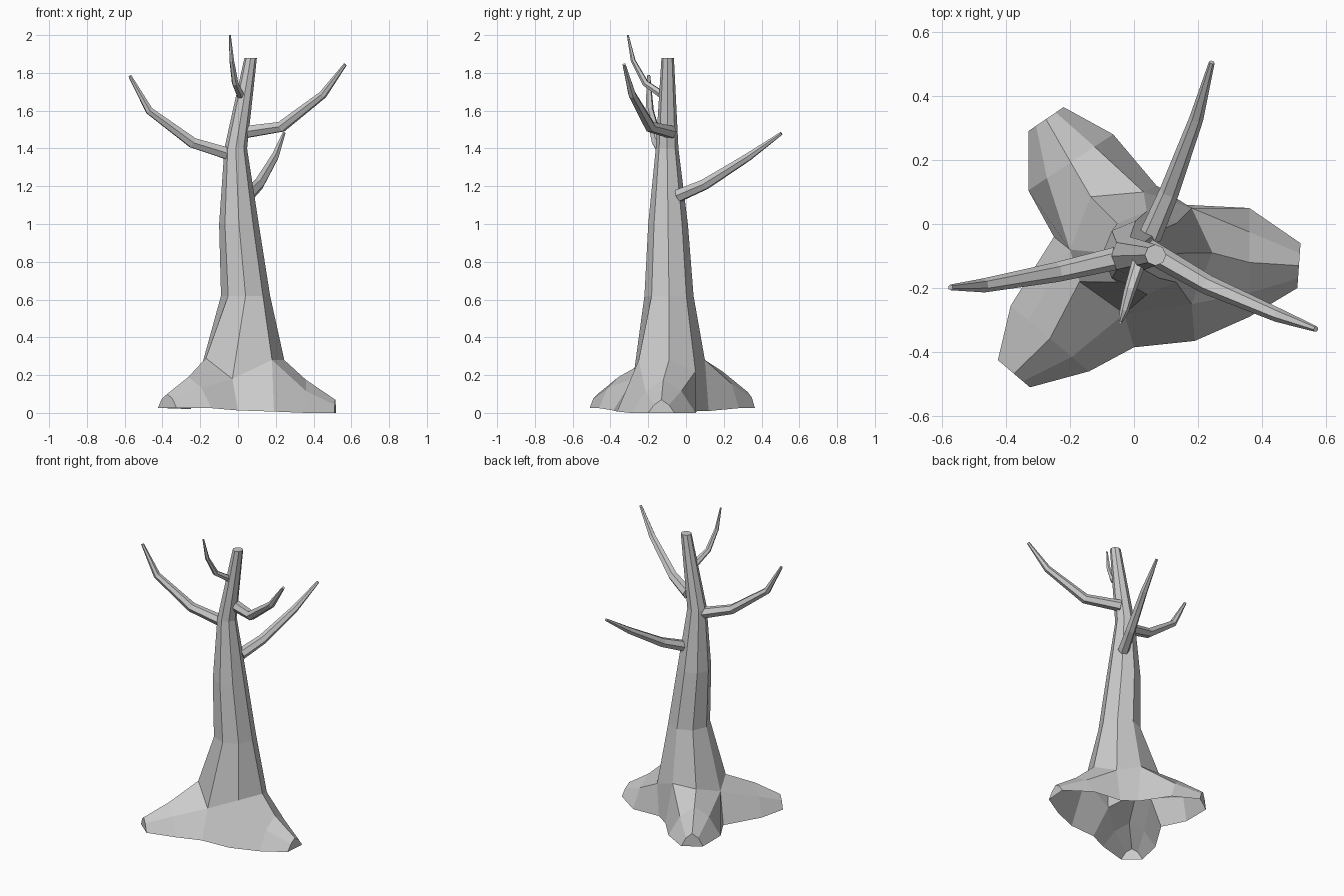
import bpy
import bmesh
from math import cos, sin, pi
from mathutils import Vector

cube = bpy.data.objects.get("Cube")
if cube:
    bpy.data.objects.remove(cube, do_unlink=True)

GREY = (0.6, 0.6, 0.6, 1.0)
bark = bpy.data.materials.new("grey_bark")
bark.use_nodes = True
bark.diffuse_color = GREY
bark.node_tree.nodes["Principled BSDF"].inputs["Base Color"].default_value = GREY


def finish(bm, name):
    """Turn a bmesh into a flat-shaded object."""
    bmesh.ops.recalc_face_normals(bm, faces=bm.faces)
    mesh = bpy.data.meshes.new(name)
    bm.to_mesh(mesh)
    bm.free()
    mesh.materials.append(bark)
    obj = bpy.data.objects.new(name, mesh)
    bpy.context.collection.objects.link(obj)
    return obj


def bridge(bm, a, b, closed=True):
    """Join two rows of vertices with quads."""
    count = len(a)
    for i in range(count if closed else count - 1):
        j = (i + 1) % count
        bm.faces.new((a[i], a[j], b[j], b[i]))


def branch(name, points, radii, sides=6):
    """Tapered, bent tube with closed ends."""
    bm = bmesh.new()
    pts = [Vector(p) for p in points]
    rings = []
    for i, (p, r) in enumerate(zip(pts, radii)):
        along = (pts[min(i + 1, len(pts) - 1)] - pts[max(i - 1, 0)]).normalized()
        heading = (pts[-1] - pts[0]).cross(Vector((0, 0, 1))).normalized()
        up = heading.cross(along).normalized()
        side = along.cross(up)
        rings.append([bm.verts.new(p + r * (side * cos(2 * pi * k / sides) + up * sin(2 * pi * k / sides)))
                      for k in range(sides)])
    for a, b in zip(rings, rings[1:]):
        bridge(bm, a, b)
    bm.faces.new(rings[0])
    bm.faces.new(rings[-1])
    return finish(bm, name)


# Trunk: uneven flared foot ring, then octagonal rings (z, x, y, radius)
bm = bmesh.new()
foot = [bm.verts.new(p) for p in (
    (0.245, -0.09, 0.28), (0.18, 0.05, 0.22), (0.03, 0.1, 0.28), (-0.135, 0.085, 0.28),
    (-0.2, -0.08, 0.22), (-0.17, -0.18, 0.29), (-0.03, -0.28, 0.18), (0.18, -0.25, 0.28))]
last = foot
for z, x, y, r in ((0.62, 0.04, -0.09, 0.13), (1.0, 0.005, -0.095, 0.105),
                   (1.4, -0.012, -0.1, 0.06), (1.88, 0.067, -0.097, 0.033)):
    ring = [bm.verts.new((x + r * cos(k * pi / 4), y + r * sin(k * pi / 4), z)) for k in range(8)]
    bridge(bm, last, ring)
    last = ring
bm.faces.new(last)

# Ground points in the valleys between the roots
front_right = bm.verts.new((0.19, -0.365, 0.012))
back_right = bm.verts.new((0.16, 0.06, 0.015))
back_mid = bm.verts.new((0.07, 0.12, 0.015))
left_mid = bm.verts.new((-0.25, -0.04, 0.025))
front_mid = bm.verts.new((0.0, -0.385, 0.018))


def root(start, ground, sections):
    """Open-bottomed root: arched sections (edge, edge, ridge height) with a blunt tip."""
    row = start
    for (ax, ay), (bx, by), height in sections:
        a, b = Vector((ax, ay, ground)), Vector((bx, by, ground))
        new = []
        for t, lift in ((0, 0), (0.22, 0.65), (0.5, 1), (0.78, 0.65), (1, 0)):
            p = a.lerp(b, t)
            p.z += lift * (height - ground)
            new.append(bm.verts.new(p))
        bridge(bm, row, new, closed=False)
        row = new
    bm.faces.new(row)


root([front_right, foot[7], foot[0], foot[1], back_right], 0.005,
     (((0.36, -0.29), (0.36, 0.05), 0.175), ((0.51, -0.2), (0.52, -0.06), 0.07)))
root([back_mid, foot[2], foot[3], foot[4], left_mid], 0.03,
     (((-0.065, 0.28), (-0.33, 0.105), 0.22), ((-0.22, 0.365), (-0.33, 0.29), 0.11)))
root([left_mid, foot[4], foot[5], foot[6], front_mid], 0.03,
     (((-0.385, -0.255), (-0.14, -0.46), 0.19), ((-0.425, -0.425), (-0.325, -0.51), 0.1)))

# Skirts filling the two wide valleys
bm.faces.new((foot[6], foot[7], front_right, front_mid))
bm.faces.new((foot[1], foot[2], back_mid, back_right))
lowest = min(v.co.z for v in bm.verts)
for v in bm.verts:
    if v.co.z < 0.05:
        v.co.z -= lowest
finish(bm, "trunk_and_roots")

# Branches
THICK = (0.036, 0.031, 0.022, 0.009)
branch("left_low_branch", ((-0.045, -0.105, 1.37), (-0.24, -0.15, 1.43),
                           (-0.47, -0.192, 1.6), (-0.573, -0.198, 1.785)), THICK)
branch("right_branch", ((0.04, -0.08, 1.487), (0.23, -0.19, 1.515),
                        (0.45, -0.285, 1.685), (0.568, -0.328, 1.845)), THICK)
branch("back_branch", ((0.05, -0.04, 1.15), (0.11, 0.1, 1.21),
                       (0.195, 0.33, 1.355), (0.243, 0.505, 1.48)), THICK)
branch("front_top_branch", ((0.015, -0.12, 1.68), (-0.015, -0.215, 1.745),
                            (-0.033, -0.28, 1.865), (-0.043, -0.308, 2.0)),
       (0.022, 0.018, 0.013, 0.005))
